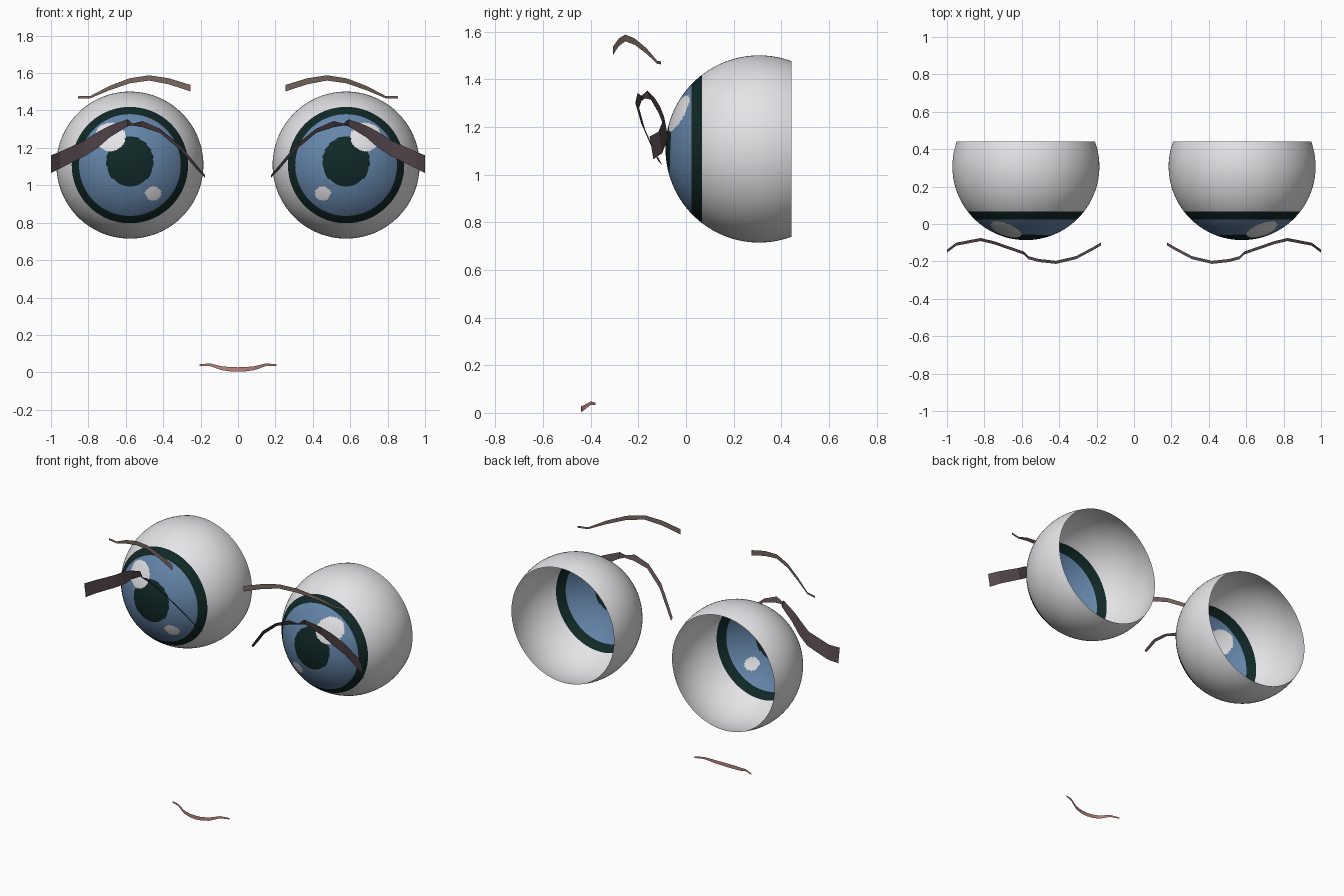
import bpy
import bmesh
import math

default_cube = bpy.data.objects.get("Cube")
if default_cube:
    bpy.data.objects.remove(default_cube, do_unlink=True)


def make_material(name, red, green, blue):
    material = bpy.data.materials.new(name)
    material.use_nodes = True
    colour = (red, green, blue, 1)
    material.diffuse_color = colour
    shader = material.node_tree.nodes["Principled BSDF"]
    shader.inputs["Base Color"].default_value = colour
    return material


eye_white = make_material("eye white", .78, .78, .8)
iris_blue = make_material("iris blue", .13, .235, .40)
dark_teal = make_material("dark teal", .005, .021, .02)
lash_plum = make_material("lash plum", .095, .066, .078)
brow_brown = make_material("brow brown", .19, .135, .115)
lip_pink = make_material("lip pink", .5, .23, .21)

RADIUS = .393
EYE_X, EYE_Y, EYE_Z = .578, .307, 1.108
SEGMENTS = 128
IRIS_ANGLE = math.asin(.272 / RADIUS)
LIMBUS_ANGLE = math.asin(.311 / RADIUS)
RIM_ANGLE = math.acos(-.135 / RADIUS)


def finish(name, bm, materials):
    mesh = bpy.data.meshes.new(name)
    bm.to_mesh(mesh)
    bm.free()
    for material in materials:
        mesh.materials.append(material)
    obj = bpy.data.objects.new(name, mesh)
    bpy.context.collection.objects.link(obj)
    return obj


def in_ellipse(x, z, centre_x, centre_z, radius_x, radius_z):
    return math.hypot((x - centre_x) / radius_x, (z - centre_z) / radius_z) < 1


def eye_colour(outward, up, angle):
    """Material slot from the position on the front of the eyeball."""
    if angle > LIMBUS_ANGLE:
        return 0
    if angle > IRIS_ANGLE:
        return 2
    if in_ellipse(outward, up, .106, .15, .082, .075):
        return 0
    if in_ellipse(outward, up, -.124, -.152, .043, .037):
        return 0
    if in_ellipse(outward, up, 0, .018, .126, .134):
        return 2
    return 1


def steps(start, end, count):
    return [start + (end - start) * i / count for i in range(1, count + 1)]


def make_eyeball(name, side):
    # Open bowl turned about the y axis, with rings on the colour borders
    angles = steps(0, IRIS_ANGLE, 44)
    angles += steps(IRIS_ANGLE, LIMBUS_ANGLE, 3)
    angles += steps(LIMBUS_ANGLE, RIM_ANGLE, 14)
    bm = bmesh.new()
    pole = bm.verts.new((side * EYE_X, EYE_Y - RADIUS, EYE_Z))
    previous = None
    last_angle = 0
    for angle in angles:
        ring = []
        for i in range(SEGMENTS):
            turn = math.tau * i / SEGMENTS
            reach = RADIUS * math.sin(angle)
            ring.append(bm.verts.new((side * EYE_X + reach * math.cos(turn),
                                      EYE_Y - RADIUS * math.cos(angle),
                                      EYE_Z + reach * math.sin(turn))))
        for i in range(SEGMENTS):
            j = (i + 1) % SEGMENTS
            if previous is None:
                face = bm.faces.new((pole, ring[i], ring[j]))
            else:
                face = bm.faces.new((previous[i], ring[i], ring[j], previous[j]))
            face.smooth = True
            centre = face.calc_center_median()
            face.material_index = eye_colour(side * centre.x - EYE_X,
                                             centre.z - EYE_Z,
                                             (angle + last_angle) / 2)
        previous, last_angle = ring, angle
    return finish(name, bm, (eye_white, iris_blue, dark_teal))


def make_ribbon(name, stations, side, material, tilt=0):
    # Thin upright strip; each station is x, y, top height, bottom height
    bm = bmesh.new()
    previous = None
    for x, y, top, bottom in stations:
        pair = (bm.verts.new((side * x, y - tilt, top)),
                bm.verts.new((side * x, y + tilt, bottom)))
        if previous:
            corners = [previous[0], previous[1], pair[1], pair[0]]
            if side > 0:
                corners.reverse()
            bm.faces.new(corners)
        previous = pair
    return finish(name, bm, (material,))


# Stations run from the outer end to the inner end
lash = [
    (1, -.145, 1.16, 1.065), (.95, -.108, 1.18, 1.09),
    (.82, -.083, 1.24, 1.155), (.75, -.1, 1.285, 1.2),
    (.685, -.122, 1.32, 1.257), (.59, -.155, 1.353, 1.315),
    (.565, -.18, 1.33, 1.32), (.51, -.195, 1.343, 1.31),
    (.417, -.205, 1.302, 1.28), (.31, -.18, 1.215, 1.19),
    (.225, -.135, 1.113, 1.09), (.177, -.107, 1.055, 1.04),
]
brow = [
    (.855, -.105, 1.476, 1.463), (.79, -.12, 1.477, 1.465),
    (.69, -.165, 1.53, 1.507), (.58, -.215, 1.572, 1.545),
    (.475, -.255, 1.588, 1.56), (.37, -.282, 1.572, 1.54),
    (.255, -.307, 1.537, 1.502),
]
mouth_half = [
    (.205, -.38, .043, .034), (.15, -.4, .048, .034),
    (.09, -.427, .033, .012), (.04, -.438, .028, .005),
    (0, -.44, .027, .003),
]

for side, label in ((1, "left"), (-1, "right")):
    make_eyeball(label + "_eyeball", side)
    make_ribbon(label + "_upper_lash", lash, side, lash_plum, .008)
    make_ribbon(label + "_eyebrow", brow, side, brow_brown)

mouth = mouth_half + [(-x, y, top, bottom)
                      for x, y, top, bottom in reversed(mouth_half[:-1])]
make_ribbon("mouth", mouth, 1, lip_pink)
